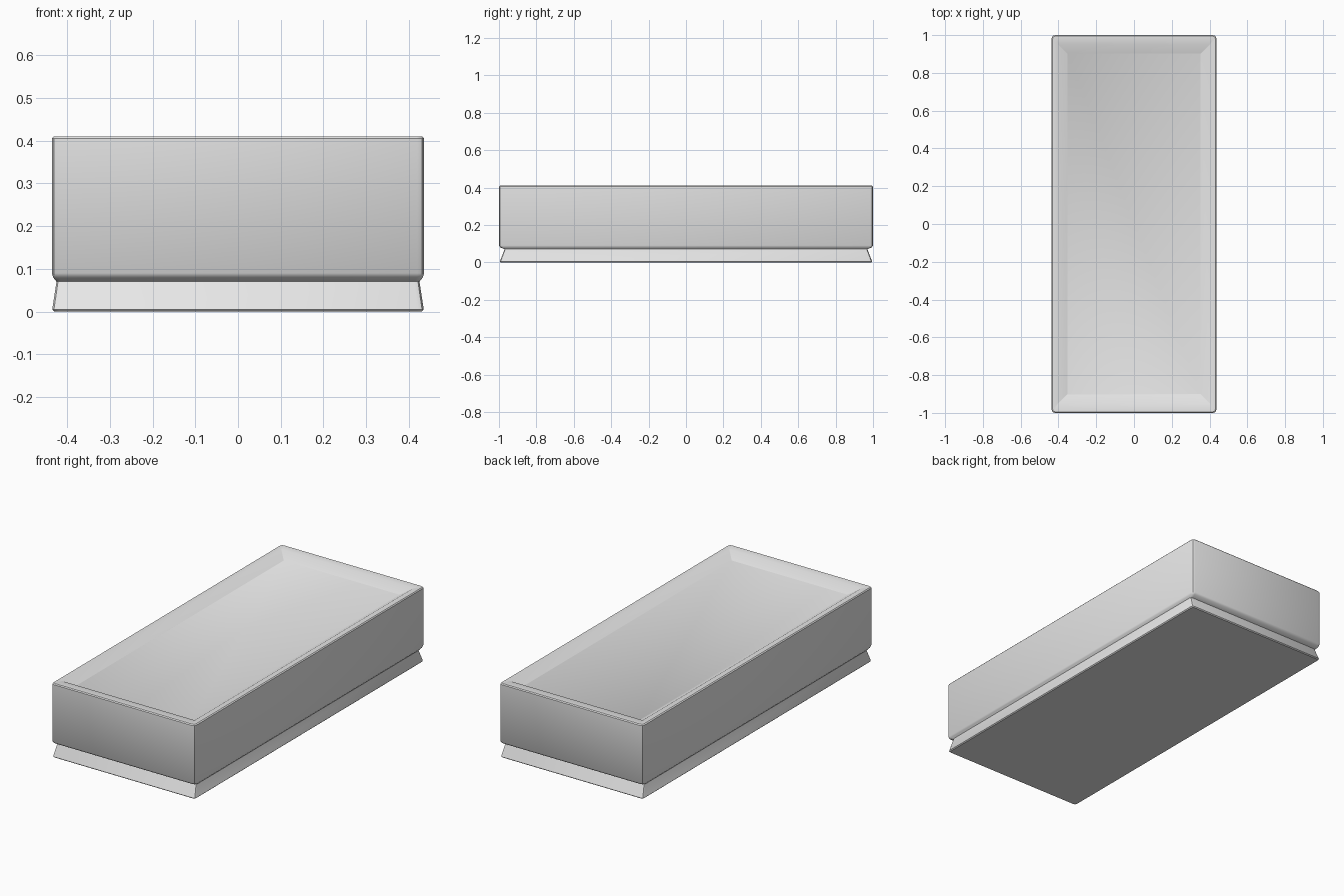
import bpy
import bmesh
import math

cube = bpy.data.objects.get("Cube")
if cube:
    bpy.data.objects.remove(cube, do_unlink=True)

grey = bpy.data.materials.new("light grey")
grey.use_nodes = True
colour = (0.8, 0.8, 0.8, 1)
grey.diffuse_color = colour
grey.node_tree.nodes["Principled BSDF"].inputs["Base Color"].default_value = colour


def ring(bm, hx, hy, z, cut):
    """Rectangle with bevelled corners at height z."""
    steps = [math.radians(a) for a in (0, 45, 90)]
    verts = []
    for quarter, (sx, sy) in enumerate([(1, 1), (-1, 1), (-1, -1), (1, -1)]):
        for s in steps:
            a = s + quarter * math.pi / 2
            x = sx * (hx - cut) + cut * math.cos(a)
            y = sy * (hy - cut) + cut * math.sin(a)
            verts.append(bm.verts.new((x, y, z)))
    return verts


def loft(name, levels):
    """Skin a closed solid through rings of (half x, half y, z, corner)."""
    bm = bmesh.new()
    rings = [ring(bm, *level) for level in levels]
    for low, high in zip(rings, rings[1:]):
        n = len(low)
        for i in range(n):
            j = (i + 1) % n
            bm.faces.new((low[i], low[j], high[j], high[i]))
    bm.faces.new(list(reversed(rings[0])))
    bm.faces.new(rings[-1])
    bmesh.ops.recalc_face_normals(bm, faces=bm.faces)
    mesh = bpy.data.meshes.new(name)
    bm.to_mesh(mesh)
    bm.free()
    mesh.materials.append(grey)
    obj = bpy.data.objects.new(name, mesh)
    bpy.context.collection.objects.link(obj)
    bpy.ops.object.select_all(action="DESELECT")
    obj.select_set(True)
    bpy.context.view_layer.objects.active = obj
    bpy.ops.object.shade_smooth_by_angle(angle=math.radians(35))
    return obj


# Flared foot, waist groove, straight body, rim and shallow sloped tray
loft("tray_block", [
    (0.43, 0.99, 0, 0.012),
    (0.435, 0.995, 0.005, 0.014),
    (0.425, 0.97, 0.07, 0.012),
    (0.433, 0.993, 0.08, 0.014),
    (0.436, 1.0, 0.09, 0.016),
    (0.436, 1.0, 0.405, 0.016),
    (0.431, 0.995, 0.41, 0.014),
    (0.402, 0.95, 0.41, 0.002),
    (0.353, 0.902, 0.38, 0.002),
])
